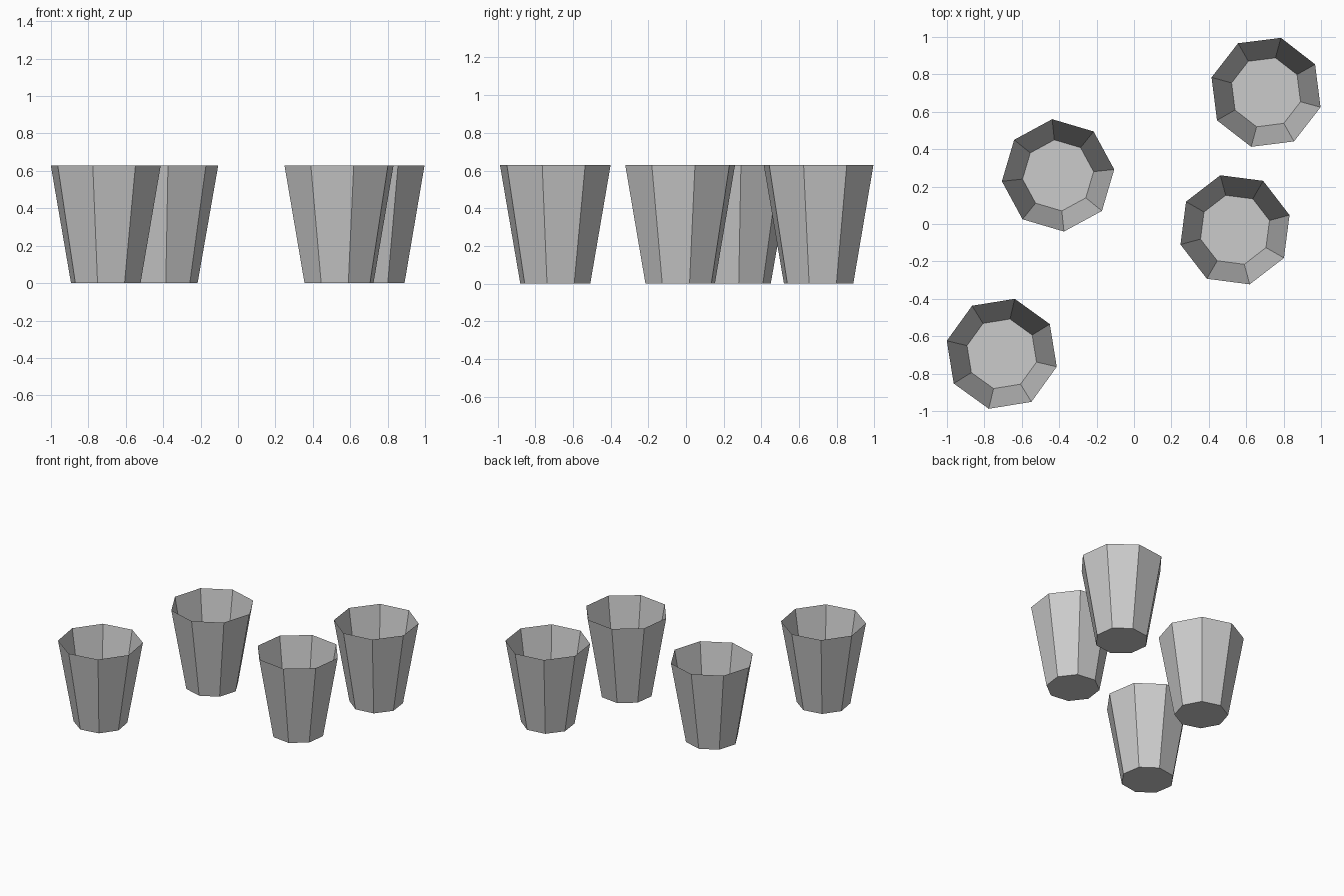
import bpy, bmesh, math
from mathutils import Matrix

if "Cube" in bpy.data.objects:
    bpy.data.objects.remove(bpy.data.objects["Cube"])

HEIGHT, R_TOP, R_BASE, SIDES = 0.63, 0.302, 0.191, 8


def cup(name, x, y, angle):
    """Open, thin-walled tapered octagonal cup with a flat floor."""
    bm = bmesh.new()
    rings = []
    for r, z in ((R_BASE, 0), (R_TOP, HEIGHT)):
        rings.append([bm.verts.new((r * math.cos(math.tau * i / SIDES),
                                    r * math.sin(math.tau * i / SIDES), z))
                      for i in range(SIDES)])
    base, rim = rings
    # floor
    bm.faces.new(base[::-1])
    # walls
    for i in range(SIDES):
        j = (i + 1) % SIDES
        bm.faces.new((base[i], base[j], rim[j], rim[i]))
    bm.transform(Matrix.Rotation(math.radians(angle), 4, 'Z'))
    mesh = bpy.data.meshes.new(name)
    bm.to_mesh(mesh)
    bm.free()
    obj = bpy.data.objects.new(name, mesh)
    obj.location = (x, y, 0)
    bpy.context.collection.objects.link(obj)


# four scattered cups, each turned slightly differently
cup("cup_front_left", -0.707, -0.694, 31.7)
cup("cup_middle_left", -0.406, 0.26, 6.0)
cup("cup_middle_right", 0.54, -0.031, 15.1)
cup("cup_back_right", 0.706, 0.704, 29.7)
